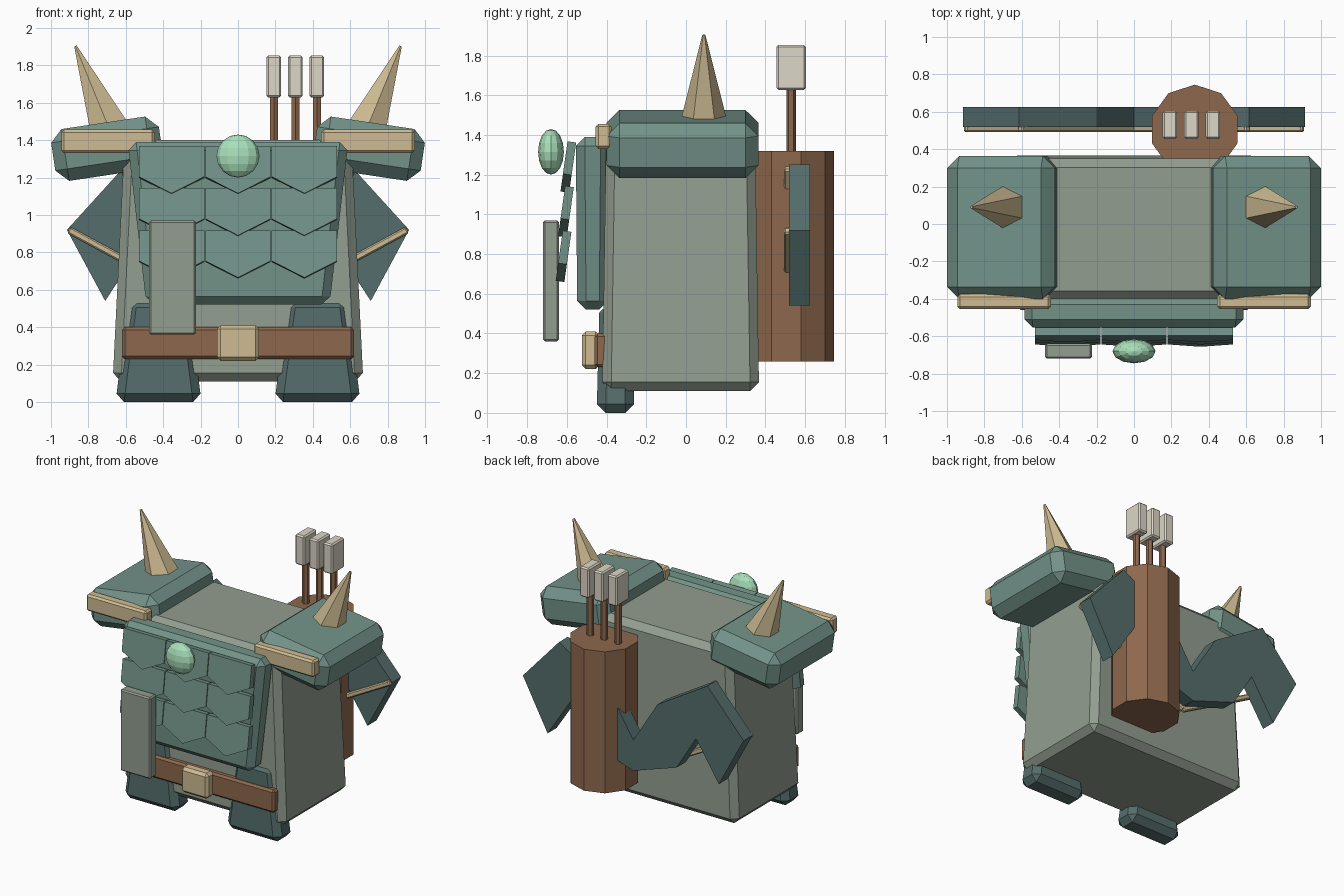
import bpy, bmesh, math
from mathutils import Vector, Matrix

if "Cube" in bpy.data.objects:
    bpy.data.objects.remove(bpy.data.objects["Cube"])


def mat(name, r, g, b):
    m = bpy.data.materials.new(name)
    m.diffuse_color = (r, g, b, 1)
    m.use_nodes = True
    m.node_tree.nodes["Principled BSDF"].inputs["Base Color"].default_value = m.diffuse_color
    return m


TEAL = mat("teal", 0.17, 0.29, 0.25)
DARK = mat("dark_teal", 0.09, 0.155, 0.15)
CLOTH = mat("cloth", 0.29, 0.34, 0.28)
BONE = mat("bone", 0.62, 0.50, 0.29)
LEATHER = mat("leather", 0.27, 0.14, 0.075)
GEM = mat("gem", 0.40, 0.75, 0.50)
FEATHER = mat("feather", 0.72, 0.68, 0.58)


def finish(name, bm, material, matrix=None):
    if matrix is not None:
        bm.transform(matrix)
    bmesh.ops.recalc_face_normals(bm, faces=bm.faces)
    me = bpy.data.meshes.new(name)
    bm.to_mesh(me)
    bm.free()
    me.materials.append(material)
    ob = bpy.data.objects.new(name, me)
    bpy.context.collection.objects.link(ob)
    return ob


def box(name, center, size, material, bevel=0.0, top=(1, 1), bottom=(1, 1), rot=None):
    """Bevelled box whose top and bottom faces can be scaled."""
    bm = bmesh.new()
    bmesh.ops.create_cube(bm, size=1)
    for v in bm.verts:
        t = top if v.co.z > 0 else bottom
        v.co = Vector((v.co.x * size[0] * t[0], v.co.y * size[1] * t[1], v.co.z * size[2]))
    if bevel:
        bmesh.ops.bevel(bm, geom=bm.edges[:], offset=bevel, segments=1,
                        affect='EDGES', clamp_overlap=True)
    m = Matrix.Translation(center)
    return finish(name, bm, material, m @ rot if rot is not None else m)


def cone(name, base, direction, length, r1, r2, sides, material):
    bm = bmesh.new()
    bmesh.ops.create_cone(bm, cap_ends=True, segments=sides, radius1=r1, radius2=r2, depth=length)
    d = Vector(direction).normalized()
    turn = Vector((0, 0, 1)).rotation_difference(d).to_matrix().to_4x4()
    return finish(name, bm, material, Matrix.Translation(Vector(base) + d * length / 2) @ turn)


def panel(name, outline, y0, y1, material, matrix=None):
    """Extrude an x-z outline from y0 to y1."""
    bm = bmesh.new()
    face = bm.faces.new([bm.verts.new((x, y0, z)) for x, z in outline])
    ext = bmesh.ops.extrude_face_region(bm, geom=[face])
    for v in ext["geom"]:
        if isinstance(v, bmesh.types.BMVert):
            v.co.y = y1
    return finish(name, bm, material, matrix)


# Torso and chest plate
box("torso", (0, -0.027, 0.755), (1.34, 0.79, 1.29), CLOTH, 0.045, top=(0.905, 0.95))
box("chest_plate", (0, -0.47, 0.955), (1.18, 0.17, 0.87), TEAL, 0.045, bottom=(0.83, 0.92))

# Overlapping pointed scales, each row tilted outward at the bottom
scale_shape = [(-0.175, 0), (0.175, 0), (0.175, -0.165), (0, -0.255), (-0.175, -0.165)]
for row in range(3):
    for col in range(3):
        place = Matrix.Translation((0.355 * (col - 1), -0.575 - 0.012 * row, 1.365 - 0.225 * row))
        panel("chest_scale", scale_shape, -0.022, 0.022, TEAL,
              place @ Matrix.Rotation(math.radians(-8), 4, 'X'))

# Chest gem
bm = bmesh.new()
bmesh.ops.create_uvsphere(bm, u_segments=12, v_segments=8, radius=1)
finish("chest_gem", bm, GEM, Matrix.Translation((0, -0.68, 1.315)) @ Matrix.Diagonal((0.115, 0.065, 0.115, 1)))

# Hanging cloth strip, belt and buckle
box("cloth_strip", (-0.35, -0.68, 0.665), (0.25, 0.08, 0.61), CLOTH, 0.01)
box("belt", (0, -0.42, 0.315), (1.24, 0.08, 0.17), LEATHER, 0.015)
box("belt_buckle", (0, -0.48, 0.315), (0.225, 0.09, 0.19), BONE, 0.02)

for s in (1, -1):
    # Thigh guards
    box("thigh_guard", (s * 0.425, -0.355, 0.275), (0.46, 0.19, 0.55), DARK, 0.045, top=(0.69, 0.85))
    # Shoulder guards with trim and spike
    box("shoulder_guard", (s * 0.70, -0.018, 1.354), (0.582, 0.765, 0.28), TEAL, 0.065,
        rot=Matrix.Rotation(s * math.radians(8.5), 4, 'Y'))
    box("shoulder_trim", (s * 0.695, -0.415, 1.393), (0.50, 0.08, 0.125), BONE, 0.014)
    cone("shoulder_spike", (s * 0.68, 0.09, 1.44), (s * 0.19, 0, 0.465), 0.50, 0.125, 0.008, 6, BONE)
    # Wing ribs fanning out from the root
    for tip in ((0.905, 0.92), (0.61, 1.235)):
        root = Vector((0, 0.51, 0.43))
        d = Vector((s * tip[0], 0.51, tip[1])) - root
        box("wing_rib", root + d / 2, (d.length, 0.035, 0.038), BONE, 0.008,
            rot=Matrix.Rotation(-math.atan2(d.z, d.x), 4, 'Y'))

# Folded wings behind the back
half = [(0.2, 1.0), (0.615, 1.25), (0.915, 0.92), (0.71, 0.54), (0.52, 0.83), (0.36, 0.57)]
outline = [(0, 0.68)] + half + [(0, 0.45)] + [(-x, z) for x, z in reversed(half)]
panel("back_wings", outline, 0.518, 0.625, DARK)

# Quiver with three arrows
cone("quiver", (0.325, 0.505, 0.26), (0, 0, 1), 1.06, 0.24, 0.24, 10, LEATHER)
for x in (0.192, 0.307, 0.422):
    cone("arrow_shaft", (x, 0.53, 1.25), (0, 0, 1), 0.45, 0.025, 0.025, 6, LEATHER)
    box("arrow_fletching", (x, 0.53, 1.74), (0.078, 0.15, 0.225), FEATHER, 0.01)
